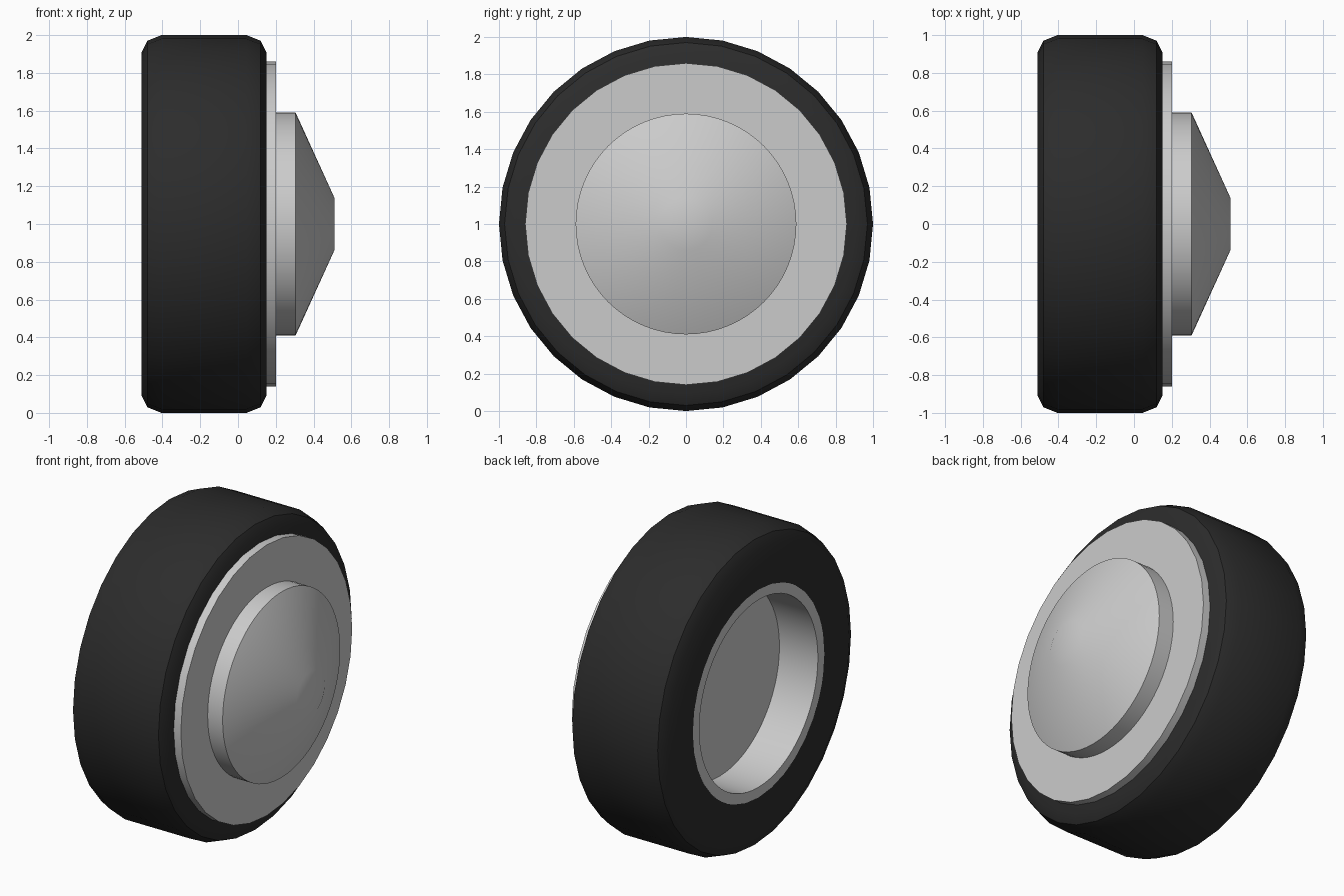
import bpy, bmesh, math

if "Cube" in bpy.data.objects:
    bpy.data.objects.remove(bpy.data.objects["Cube"])


def lathe(name, profile, sides, closed=False, color=None):
    """Revolve (x, radius) points around the x axis at height z = 1."""
    bm = bmesh.new()
    rings = []
    for x, r in profile:
        if r == 0:
            rings.append([bm.verts.new((x, 0, 1))] * sides)
            continue
        angles = [2 * math.pi * i / sides for i in range(sides)]
        rings.append([bm.verts.new((x, r * math.cos(a), 1 + r * math.sin(a))) for a in angles])
    pairs = list(zip(rings, rings[1:]))
    if closed:
        pairs.append((rings[-1], rings[0]))
    for a, b in pairs:
        for i in range(sides):
            j = (i + 1) % sides
            bm.faces.new(list(dict.fromkeys((a[i], a[j], b[j], b[i]))))
    bmesh.ops.recalc_face_normals(bm, faces=bm.faces)
    mesh = bpy.data.meshes.new(name)
    bm.to_mesh(mesh)
    bm.free()
    obj = bpy.data.objects.new(name, mesh)
    bpy.context.collection.objects.link(obj)
    if color:
        mat = bpy.data.materials.new(name)
        mat.diffuse_color = color
        mat.use_nodes = True
        mat.node_tree.nodes["Principled BSDF"].inputs["Base Color"].default_value = mat.diffuse_color
        mesh.materials.append(mat)
    bpy.ops.object.select_all(action='DESELECT')
    obj.select_set(True)
    bpy.context.view_layer.objects.active = obj
    bpy.ops.object.shade_smooth_by_angle(angle=math.radians(30))
    return obj


# Tyre with rounded shoulders
lathe("tyre", [(-0.51, 0.66), (-0.51, 0.91), (-0.48, 0.97), (-0.405, 1.0),
               (0.045, 1.0), (0.12, 0.97), (0.15, 0.91), (0.15, 0.66)],
      32, closed=True, color=(0.025, 0.025, 0.025, 1))

# Barrel with a recessed back
lathe("rim_barrel", [(-0.24, 0), (-0.24, 0.595), (-0.51, 0.595), (-0.51, 0.66), (0.14, 0.66)], 64)

# Front disc
lathe("rim_disc", [(0.14, 0), (0.14, 0.86), (0.20, 0.86), (0.20, 0)], 32)

# Conical hub cap
lathe("hub_cap", [(0.19, 0), (0.19, 0.59), (0.305, 0.59), (0.51, 0.14), (0.51, 0)], 64)
